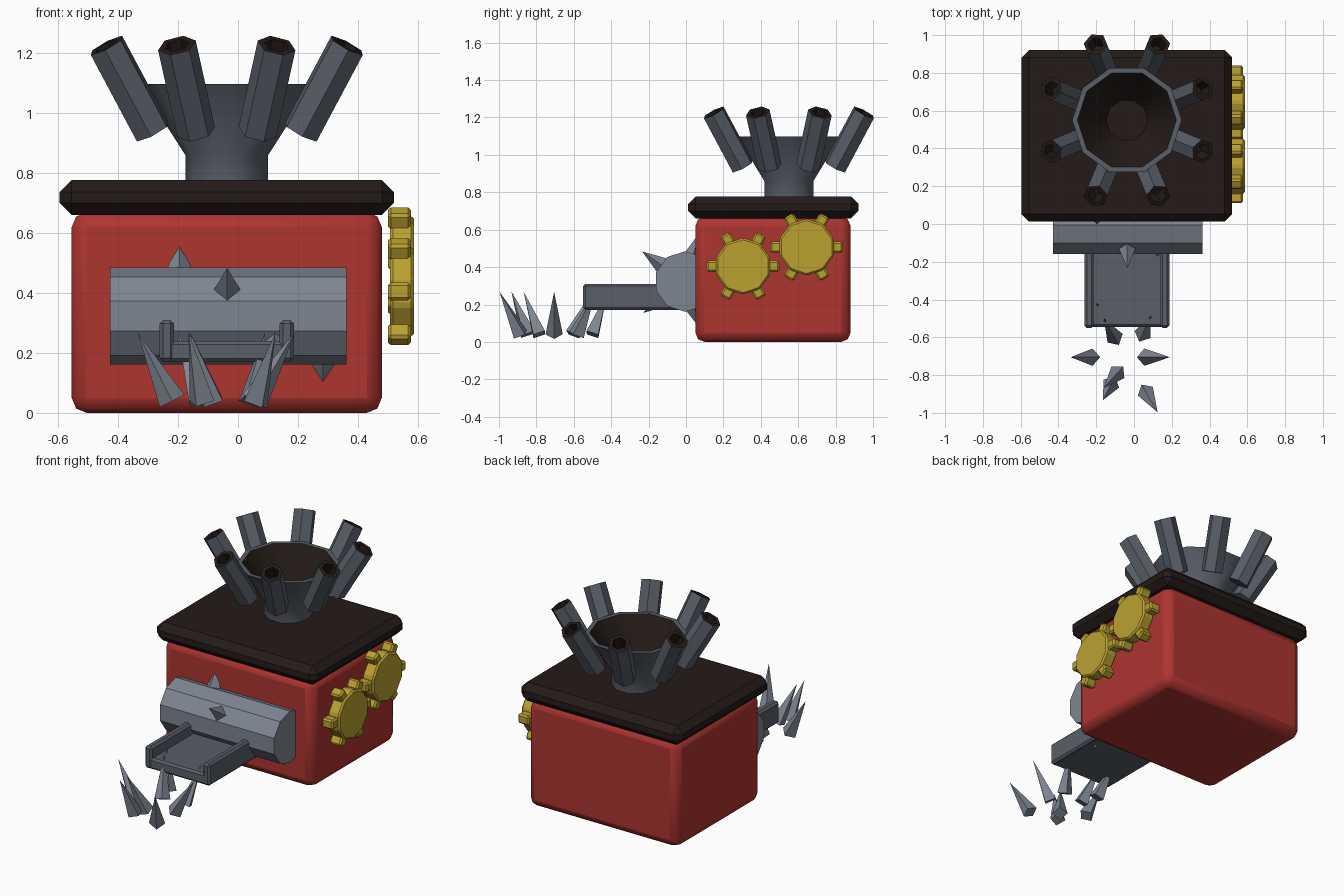
import bpy, bmesh, math
from math import cos, sin, pi, radians
from mathutils import Vector, Matrix

if "Cube" in bpy.data.objects:
    bpy.data.objects.remove(bpy.data.objects["Cube"])

CX, CY = -0.0375, 0.55      # hopper axis


def material(name, rgb):
    m = bpy.data.materials.new(name)
    m.diffuse_color = (*rgb, 1)
    m.use_nodes = True
    m.node_tree.nodes["Principled BSDF"].inputs["Base Color"].default_value = m.diffuse_color
    return m


RED = material("red_paint", (0.42, 0.035, 0.03))
DARK = material("dark_brown", (0.017, 0.011, 0.009))
GOLD = material("brass", (0.50, 0.36, 0.03))
STEEL = material("steel", (0.10, 0.115, 0.14))
PALE = material("pale_steel", (0.21, 0.24, 0.29))


def finish(bm, name, *mats, bevel=0, segments=1, smooth=False):
    bmesh.ops.recalc_face_normals(bm, faces=bm.faces)
    me = bpy.data.meshes.new(name)
    bm.to_mesh(me)
    bm.free()
    ob = bpy.data.objects.new(name, me)
    bpy.context.collection.objects.link(ob)
    for m in mats:
        me.materials.append(m)
    if bevel:
        b = ob.modifiers.new("bevel", "BEVEL")
        b.width, b.segments = bevel, segments
    if smooth:
        bpy.context.view_layer.objects.active = ob
        ob.select_set(True)
        bpy.ops.object.shade_smooth_by_angle(angle=radians(40))
        ob.select_set(False)
    return ob


def add_box(bm, lo, hi, turn=Matrix()):
    lo, hi = Vector(lo), Vector(hi)
    m = turn @ Matrix.Translation((lo + hi) / 2) @ Matrix.Diagonal((*(hi - lo), 1))
    bmesh.ops.create_cube(bm, size=1, matrix=m)


def box(name, lo, hi, mat, **kw):
    bm = bmesh.new()
    add_box(bm, lo, hi)
    return finish(bm, name, mat, **kw)


def add_cone(bm, a, b, r1, r2, sides, roll=0):
    a, b = Vector(a), Vector(b)
    d = b - a
    m = (Matrix.Translation((a + b) / 2) @ d.to_track_quat("Z", "Y").to_matrix().to_4x4()
         @ Matrix.Rotation(roll, 4, "Z"))
    bmesh.ops.create_cone(bm, cap_ends=True, segments=sides, radius1=r1, radius2=r2,
                          depth=d.length, matrix=m)


def lathe(name, profile, sides, dark_from, matrix, smooth=False):
    """Revolve (r, z) points; bands from index dark_from on use the dark material."""
    bm = bmesh.new()
    rings = [[bm.verts.new((r * cos(2 * pi * i / sides), r * sin(2 * pi * i / sides), z))
              for i in range(sides)] for r, z in profile]
    for k in range(len(rings) - 1):
        for i in range(sides):
            j = (i + 1) % sides
            f = bm.faces.new((rings[k][i], rings[k][j], rings[k + 1][j], rings[k + 1][i]))
            f.material_index = int(k >= dark_from)
    bm.faces.new(rings[0])
    bm.faces.new(rings[-1]).material_index = 1
    bm.transform(matrix)
    return finish(bm, name, STEEL, DARK, smooth=smooth)


# Body and lid
box("body", (-0.555, 0.05, 0), (0.48, 0.88, 0.67), RED, bevel=0.05, segments=2, smooth=True)
box("lid", (-0.595, 0.012, 0.66), (0.52, 0.922, 0.778), DARK, bevel=0.04)

# Hopper: neck, flare, rim, dark inside
lathe("hopper", [(0.138, 0.76), (0.138, 0.86), (0.29, 1.098), (0.262, 1.098), (0.11, 0.86)],
      10, 3, Matrix.Translation((CX, CY, 0)), smooth=True)

# Ring of hexagonal exhaust pipes leaning outward
for i in range(8):
    m = (Matrix.Translation((CX, CY, 0)) @ Matrix.Rotation(radians(22.5 + 45 * i), 4, "Z")
         @ Matrix.Translation((0.268, 0, 0.938)) @ Matrix.Rotation(radians(30), 4, "Y"))
    lathe(f"pipe_{i + 1}", [(0.065, 0), (0.065, 0.333), (0.042, 0.333), (0.042, 0.24)], 6, 1, m)

# Toothed roller on the front
RY, RZ = -0.005, 0.323
bm = bmesh.new()
add_cone(bm, (-0.428, RY, RZ), (0.362, RY, RZ), 0.162, 0.162, 10, pi / 2)
bm.verts.ensure_lookup_table()
# put a corner of the section at the top
top = max(v.co.z for v in bm.verts) - RZ
if top < 0.158:
    bm.transform(Matrix.Translation((0, RY, RZ)) @ Matrix.Rotation(pi / 10, 4, "X")
                 @ Matrix.Translation((0, -RY, -RZ)))
finish(bm, "roller", PALE)

bm = bmesh.new()
for i in range(5):
    a, x = radians(1 + 72 * i), -0.356 + 0.16 * i
    d = Vector((0, cos(a), sin(a)))
    c = Vector((x, RY, RZ))
    add_cone(bm, c + d * 0.145, c + d * 0.28, 0.047, 0, 4)
finish(bm, "roller_spikes", PALE)

# Output tray with side rails
box("tray_floor", (-0.255, -0.545, 0.17), (0.18, 0.03, 0.24), STEEL, bevel=0.012)
for side, x in (("left", -0.262), ("right", 0.139)):
    box(f"tray_rail_{side}", (x, -0.55, 0.172), (x + 0.048, -0.02, 0.31), STEEL, bevel=0.012)

# Meshing gears on the right side
for n, (y, z) in enumerate(((0.305, 0.405), (0.645, 0.507))):
    bm = bmesh.new()
    add_cone(bm, (0.507, y, z), (0.588, y, z), 0.152, 0.152, 10)
    finish(bm, f"gear_disc_{n + 1}", GOLD, bevel=0.01)
    bm = bmesh.new()
    for i in range(6):
        turn = Matrix.Translation((0, y, z)) @ Matrix.Rotation(i * pi / 3, 4, "X")
        add_box(bm, (0.5, 0.135, -0.03), (0.577, 0.195, 0.03), turn)
    finish(bm, f"gear_teeth_{n + 1}", GOLD, bevel=0.01)

# Scrap shards fanned out in front: base x, y then tip x, y
shards = [(-0.22, -0.705, -0.335, -0.705), (0.055, -0.705, 0.19, -0.705),
          (0.06, -0.885, 0.125, -0.997), (-0.12, -0.845, -0.165, -0.933),
          (-0.085, -0.785, -0.16, -0.868), (-0.10, -0.605, -0.16, -0.50),
          (0.045, -0.585, 0.09, -0.485), (-0.13, -0.50, -0.20, -0.42)]
for i, (x, y, tx, ty) in enumerate(shards):
    bm = bmesh.new()
    add_cone(bm, (x, y, 0.04), (tx, ty, 0.268), 0.046, 0, 4)
    finish(bm, f"shard_{i + 1}", PALE)
